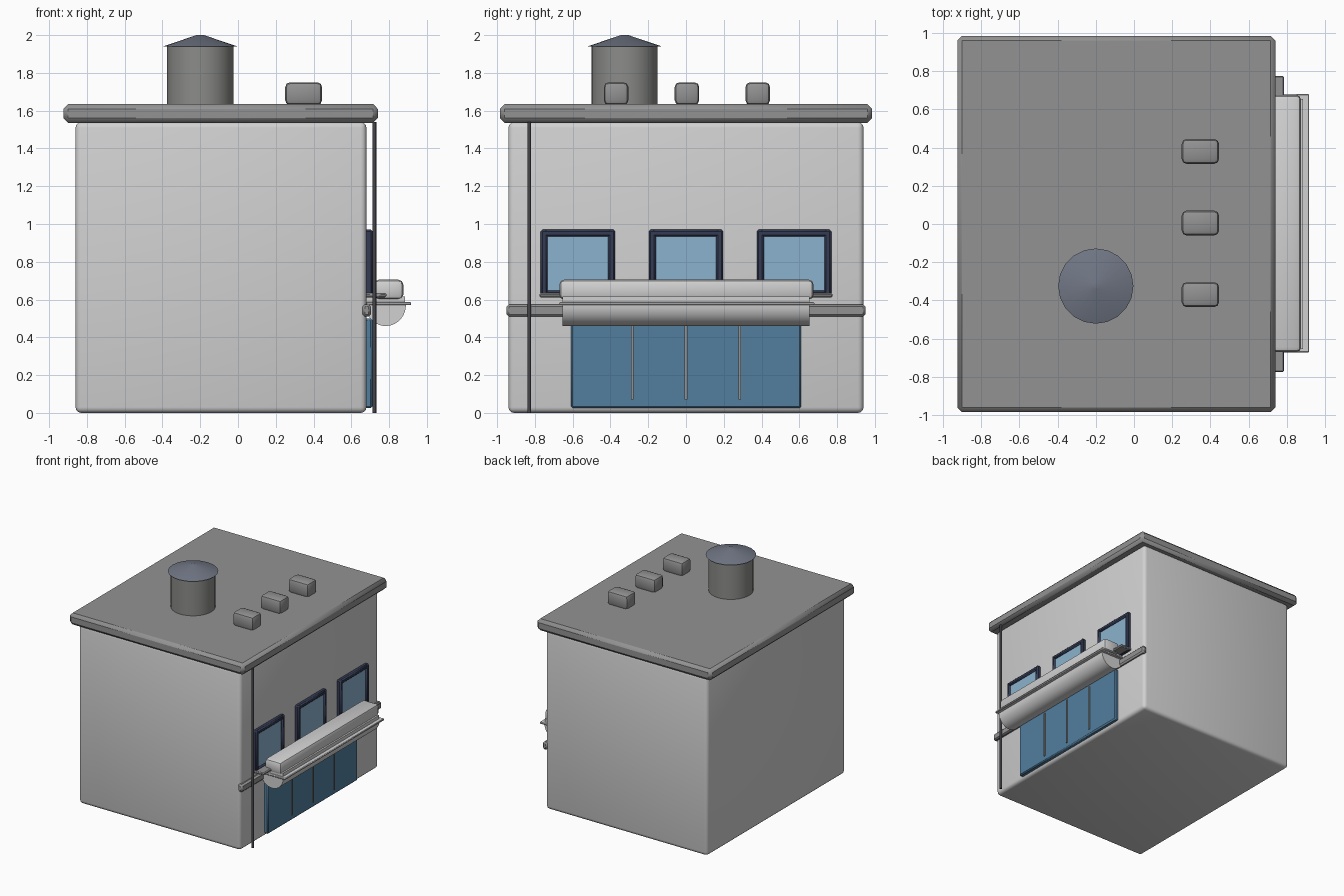
import bpy, bmesh, math
from mathutils import Matrix, Vector

cube = bpy.data.objects.get("Cube")
if cube:
    bpy.data.objects.remove(cube, do_unlink=True)


def material(name, r, g, b):
    m = bpy.data.materials.new(name)
    m.use_nodes = True
    m.diffuse_color = (r, g, b, 1)
    m.node_tree.nodes["Principled BSDF"].inputs["Base Color"].default_value = (r, g, b, 1)
    return m


wall = material("pale wall", 0.64, 0.64, 0.64)
grey = material("roof grey", 0.29, 0.29, 0.29)
steel = material("tank grey", 0.26, 0.26, 0.25)
slate = material("slate cap", 0.16, 0.18, 0.23)
dark = material("dark pipe", 0.06, 0.06, 0.07)
navy = material("navy frame", 0.035, 0.045, 0.09)
sky = material("window glass", 0.26, 0.45, 0.62)
blue = material("shopfront blue", 0.085, 0.21, 0.34)


def finish(name, bm, mat, angle=40):
    bmesh.ops.recalc_face_normals(bm, faces=bm.faces)
    mesh = bpy.data.meshes.new(name)
    bm.to_mesh(mesh)
    bm.free()
    mesh.materials.append(mat)
    obj = bpy.data.objects.new(name, mesh)
    bpy.context.collection.objects.link(obj)
    bpy.ops.object.select_all(action="DESELECT")
    obj.select_set(True)
    bpy.context.view_layer.objects.active = obj
    bpy.ops.object.shade_smooth_by_angle(angle=math.radians(angle))
    return obj


def box(name, mat, x, y, z, bevel=0.0, segments=1):
    """Box spanning the given (min, max) ranges, with optional rounded edges."""
    bm = bmesh.new()
    bmesh.ops.create_cube(bm, size=1)
    lo, hi = Vector((x[0], y[0], z[0])), Vector((x[1], y[1], z[1]))
    bmesh.ops.transform(bm, verts=bm.verts, matrix=Matrix.Translation((lo + hi) / 2)
                        @ Matrix.Diagonal((hi - lo).to_4d()))
    if bevel:
        bmesh.ops.bevel(bm, geom=bm.edges[:], offset=bevel, segments=segments,
                        profile=0.5, affect="EDGES")
    return finish(name, bm, mat)


def round_part(name, mat, x, y, z, r1, r2, sides):
    """Upright cylinder or cone."""
    bm = bmesh.new()
    bmesh.ops.create_cone(bm, cap_ends=True, segments=sides, radius1=r1, radius2=r2,
                          depth=z[1] - z[0],
                          matrix=Matrix.Translation((x, y, (z[0] + z[1]) / 2)))
    return finish(name, bm, mat)


def extrude_along_y(name, mat, profile, y):
    """Extrude an (x, z) outline between two y values."""
    bm = bmesh.new()
    face = bm.faces.new([bm.verts.new((px, y[0], pz)) for px, pz in profile])
    out = bmesh.ops.extrude_face_region(bm, geom=[face])["geom"]
    bmesh.ops.translate(bm, vec=(0, y[1] - y[0], 0),
                        verts=[v for v in out if isinstance(v, bmesh.types.BMVert)])
    return finish(name, bm, mat)


# Building shell and roof slab
box("building_body", wall, (-0.86, 0.68), (-0.94, 0.94), (0, 1.54), 0.03, 3)
box("roof_slab", grey, (-0.925, 0.74), (-0.985, 0.985), (1.535, 1.635), 0.025)

# Rooftop tank and vents
round_part("roof_tank", steel, -0.2, -0.325, (1.63, 1.945), 0.175, 0.175, 32)
round_part("tank_cap", slate, -0.2, -0.325, (1.94, 2.0), 0.197, 0.02, 20)
for i in (-1, 0, 1):
    y = 0.005 + i * 0.375
    box(f"roof_vent_{i + 2}", grey, (0.25, 0.445), (y - 0.065, y + 0.065),
        (1.63, 1.75), 0.025, 2)

# Drain pipe and belt course
round_part("drain_pipe", dark, 0.722, -0.83, (0, 1.54), 0.01, 0.01, 12)
box("belt_course", grey, (0.66, 0.703), (-0.95, 0.95), (0.51, 0.575), 0.012)

# Upper windows: frame with a recessed pane, above a shared sill
for i in (-1, 0, 1):
    y = i * 0.572
    zc, w, h, t = 0.79, 0.197, 0.18, 0.037
    for s in (-1, 1):
        box(f"window_{i + 2}_jamb", navy, (0.67, 0.713),
            sorted((y + s * w, y + s * (w - t))), (zc - h, zc + h), 0.01)
        box(f"window_{i + 2}_rail", navy, (0.67, 0.712), (y - w + 0.01, y + w - 0.01),
            sorted((zc + s * h, zc + s * (h - t))), 0.01)
    box(f"window_{i + 2}_pane", sky, (0.67, 0.7), (y - w + t, y + w - t),
        (zc - h + t, zc + h - t))
box("window_sill", grey, (0.67, 0.785), (-0.775, 0.775), (0.612, 0.634), 0.006)

# Shopfront with thin mullions
box("shopfront", blue, (0.67, 0.712), (-0.61, 0.61), (0.025, 0.5), 0.01)
for i in (-1, 0, 1):
    y = i * 0.285
    box(f"mullion_{i + 2}", grey, (0.7, 0.72), (y - 0.007, y + 0.007), (0.07, 0.47))

# Awning: top housing, flat shelf and half-round underside
box("awning_housing", wall, (0.72, 0.875), (-0.67, 0.675), (0.6, 0.705), 0.025, 2)
box("awning_base", wall, (0.68, 0.885), (-0.655, 0.655), (0.57, 0.615))
box("awning_shelf", wall, (0.68, 0.917), (-0.672, 0.68), (0.57, 0.586), 0.004)
arc = [math.pi * (1 + k / 20) for k in range(21)]
extrude_along_y("awning_roll", wall,
                [(0.782 + 0.107 * math.cos(a), 0.572 + 0.112 * math.sin(a)) for a in arc],
                (-0.655, 0.655))
